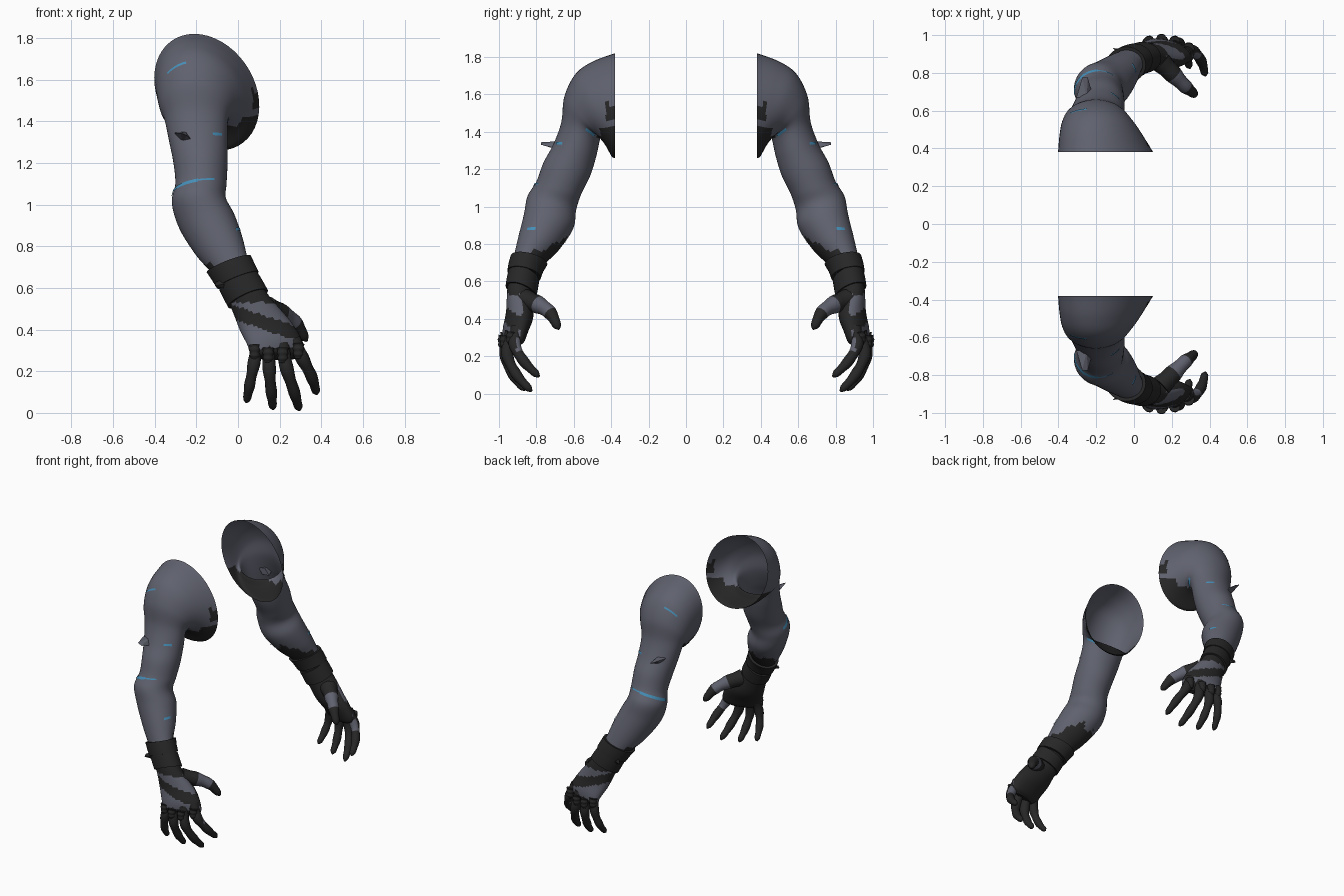
import bpy, bmesh, math
from mathutils import Vector as V

if "Cube" in bpy.data.objects:
    bpy.data.objects.remove(bpy.data.objects["Cube"])


def material(name, rgb):
    m = bpy.data.materials.new(name)
    m.diffuse_color = (*rgb, 1)
    m.use_nodes = True
    m.node_tree.nodes["Principled BSDF"].inputs["Base Color"].default_value = m.diffuse_color
    return m


SKIN = material("slate_grey", (0.115, 0.12, 0.155))
DARK = material("glove_black", (0.02, 0.02, 0.02))
BLUE = material("stripe_blue", (0.06, 0.27, 0.47))
MATS = [SKIN, DARK, BLUE]


def finish(name, verts, faces, mats, closed=False, angle=45):
    """Make a smooth object, mirrored to the opposite side."""
    me = bpy.data.meshes.new(name)
    me.from_pydata([tuple(v) for v in verts], [], faces)
    for m in MATS:
        me.materials.append(m)
    for p, i in zip(me.polygons, mats):
        p.material_index = i
    if closed:
        bm = bmesh.new()
        bm.from_mesh(me)
        bmesh.ops.recalc_face_normals(bm, faces=bm.faces)
        bm.to_mesh(me)
        bm.free()
    ob = bpy.data.objects.new(name, me)
    bpy.context.collection.objects.link(ob)
    bpy.ops.object.select_all(action='DESELECT')
    ob.select_set(True)
    bpy.context.view_layer.objects.active = ob
    bpy.ops.object.shade_smooth_by_angle(angle=math.radians(angle))
    mod = ob.modifiers.new("other_side", 'MIRROR')
    mod.use_axis = (False, True, False)
    mod.use_mirror_merge = False
    return ob


def loft(name, rings, wrap=True, rule=lambda c, r, j: 0, caps=(0, 0), angle=45):
    n = len(rings[0])
    verts = [p for r in rings for p in r]
    faces, mats = [], []
    for r in range(len(rings) - 1):
        for j in range(n if wrap else n - 1):
            k = (j + 1) % n
            f = (r * n + j, r * n + n + j, r * n + n + k, r * n + k)
            faces.append(f)
            mats.append(rule(sum((verts[i] for i in f), V()) / 4, r, j))
    if caps[0]:
        faces.append(tuple(range(n)))
        mats.append(rule(verts[0], 0, 0))
    if caps[1]:
        faces.append(tuple(range(len(verts) - n, len(verts))))
        mats.append(rule(verts[-1], len(rings) - 2, 0))
    return finish(name, verts, faces, mats, all(caps), angle)


def spline(pts, u):
    """Smooth interpolation through a list of vectors."""
    i = max(0, min(int(u), len(pts) - 2))
    f = u - i
    b, c = pts[i], pts[i + 1]
    a = pts[i - 1] if i else b * 2 - c
    d = pts[i + 2] if i + 2 < len(pts) else c * 2 - b
    return 0.5 * (2 * b + (c - a) * f + (2 * a - 5 * b + 4 * c - d) * f * f
                  + (3 * b - a - 3 * c + d) * f ** 3)


# Cross-sections: centre, half axis to the outside, half axis to +x
C, A, B = [], [], []
# shoulder: outer y z, inner y z, centre x, lean x, half width
for oy, oz, iy, iz, cx, ax, rx in [
        (-.38, 1.82, -.38, 1.26, -.15, -.06, .245),
        (-.50, 1.775, -.395, 1.265, -.165, -.05, .225),
        (-.59, 1.71, -.41, 1.29, -.18, -.03, .205),
        (-.65, 1.59, -.43, 1.33, -.195, -.01, .178),
        (-.667, 1.45, -.455, 1.37, -.20, 0, .153)]:
    C.append(V((cx, (oy + iy) / 2, (oz + iz) / 2)))
    A.append(V((ax, (oy - iy) / 2, (oz - iz) / 2)))
    B.append(V((rx, 0, 0)))
# arm and palm: centre x y z, half width, half depth, sideways tilt y z
for cx, cy, cz, rx, ry, by, bz in [
        (-.19, -.595, 1.30, .14, .115, 0, 0),
        (-.18, -.637, 1.20, .13, .125, 0, 0),
        (-.178, -.68, 1.10, .123, .12, 0, 0),
        (-.188, -.717, 1.02, .13, .13, 0, .01),
        (-.15, -.735, .92, .133, .132, 0, .03),
        (-.09, -.79, .80, .112, .108, 0, .04),
        (-.035, -.848, .70, .085, .075, 0, .035),
        (.02, -.873, .60, .083, .072, 0, .035),
        (.065, -.885, .52, .092, .072, 0, .03),
        (.13, -.89, .42, .122, .07, .02, .02),
        (.175, -.912, .34, .132, .06, .03, .01),
        (.188, -.922, .285, .125, .045, .035, .005),
        (.19, -.922, .26, .085, .02, .025, 0)]:
    C.append(V((cx, cy, cz)))
    A.append(V((0, -ry, ry * .28)))
    B.append(V((rx, by, bz)))
LAST = len(C) - 1


def surf(u, t, off=0.0):
    d = spline(A, u) * math.cos(t) + spline(B, u) * math.sin(t)
    return spline(C, u) + d + d.normalized() * off


# Arm skin with the black glove and armpit panel
SEG, STEP = 48, 7


def arm_rule(c, r, j):
    u, t = (r + .5) / STEP, (j + .5) * math.tau / SEG
    jag = .018 * math.sin(5 * t) + .01 * math.sin(11 * t)
    if u < 4.2:
        edge = 1.40 + .6 * max(0, c.x + .02) + jag
        patch = c.x > .045 and c.y > -.43 and 1.46 < c.z < 1.55
        return int((c.z < min(edge, 1.43) and c.y > -.475) or patch)
    if c.z > .53:
        return int(c.z < .74 - .075 * math.cos(t) + jag)
    strap = abs(c.z - (.475 - .33 * c.x)) < .034
    return int(math.cos(t) < .05 or strap or u > 15.75)


loft("arm", [[surf(i / STEP, j * math.tau / SEG) for j in range(SEG)]
             for i in range(LAST * STEP + 1)], rule=arm_rule, caps=(0, 1))


# Raised wraps around the wrist
def band(name, u0, u1, off, skew):
    prof = [(u0, 0), (u0, off), ((u0 + u1) / 2, off * 1.1), (u1, off), (u1, 0)]
    loft(name, [[surf(u + skew * math.sin(j * math.tau / 32 + 1), j * math.tau / 32, o)
                 for j in range(32)] for u, o in prof], rule=lambda *a: 1)


band("upper_wrist_band", 10.85, 11.6, .018, .06)
band("lower_wrist_band", 11.65, 12.65, .012, -.08)


# Thin blue stripes lying on the skin
def stripe(name, ua, ub, ta, tb, w):
    n = 16
    cols = [(ua + (ub - ua) * i / n, ta + (tb - ta) * i / n) for i in range(n + 1)]
    loft(name, [[surf(u + k * w, t, .004) for u, t in cols] for k in (-.5, .5)],
         wrap=False, rule=lambda *a: 2)


stripe("elbow_stripe", 7.55, 7.2, -1.7, -.1, .2)
stripe("elbow_stripe_tail", 7.25, 7.08, -.5, .55, .1)
stripe("shoulder_stripe", 2.3, 2.26, -.75, -.2, .09)
stripe("armpit_stripe", 3.75, 4.0, 1.75, 2.3, .3)
stripe("upper_arm_stripe", 4.9, 4.85, .5, .9, .12)
stripe("forearm_stripe", 9.75, 9.7, .9, 1.3, .12)


# Fingers and thumb as tapering tubes with rounded tips
def digit(name, pts, r0, r1, rule):
    pts = [V(p) for p in pts]
    rings, n, side = [], 18, V((1, -.3, .2))
    for i in range(n + 1):
        f = i / n
        u = f * (len(pts) - 1)
        p = spline(pts, u)
        d = (spline(pts, u + .05) - spline(pts, u - .05)).normalized()
        a = (side - d * side.dot(d)).normalized()
        b = d.cross(a)
        r = r0 + (r1 - r0) * f + .002 * math.cos(f * math.tau * 3)
        r *= math.sqrt(max(.06, 1 - max(0, (f - .86) / .14) ** 2))
        rings.append([p + (a * math.cos(q) + b * math.sin(q)) * r
                      for q in (k * math.tau / 12 for k in range(12))])
    loft(name, rings, rule=rule, caps=(1, 1), angle=60)


black = lambda *a: 1
digit("little_finger", [(.095, -.93, .34), (.075, -.96, .23), (.055, -.935, .13),
                        (.04, -.88, .05)], .034, .02, black)
digit("ring_finger", [(.145, -.94, .33), (.15, -.966, .21), (.16, -.925, .10),
                      (.168, -.86, .017)], .036, .021, black)
digit("middle_finger", [(.21, -.93, .33), (.235, -.955, .21), (.27, -.905, .10),
                        (.295, -.825, .012)], .037, .022, black)
digit("index_finger", [(.265, -.90, .35), (.31, -.915, .26), (.355, -.865, .17),
                       (.378, -.785, .09)], .037, .022,
      lambda c, r, j: int(not (4 <= r <= 8 and c.y > -.91)))
digit("thumb", [(.14, -.86, .50), (.21, -.79, .475), (.275, -.725, .43),
                (.33, -.68, .345)], .058, .024,
      lambda c, r, j: int(not 6 <= r <= 11))


# Small knuckle pads
for i, (x, y, z) in enumerate([(.08, -.965, .29), (.145, -.975, .275),
                               (.215, -.965, .275), (.29, -.93, .295)]):
    digit("knuckle_pad_%d" % (i + 1), [(x, y, z + .035), (x, y - .006, z),
                                       (x, y, z - .035)], .028, .022, black)


# Pointed fins on the sleeve
def fin(name, base, tip, wide, thick, mat):
    base, tip = V(base), V(tip)
    verts = [base + V(wide), base + V(thick), base - V(wide), base - V(thick),
             tip + V(wide) * .45, tip - V(wide) * .2]
    faces = [(0, 1, 4), (1, 5, 4), (1, 2, 5), (2, 3, 5), (3, 4, 5), (3, 0, 4), (0, 3, 2, 1)]
    finish(name, verts, faces, [mat] * 7, True, 20)


fin("upper_arm_fin", (-.26, -.67, 1.325), (-.265, -.775, 1.34),
    (.045, 0, -.02), (.01, 0, .025), 0)
fin("forearm_fin", (-.165, -.70, .85), (-.185, -.645, .815),
    (.02, 0, .035), (.02, 0, -.008), 0)
fin("wrist_fin", (-.05, -.90, .625), (-.11, -.93, .615),
    (.01, .01, .03), (.01, -.02, 0), 1)
